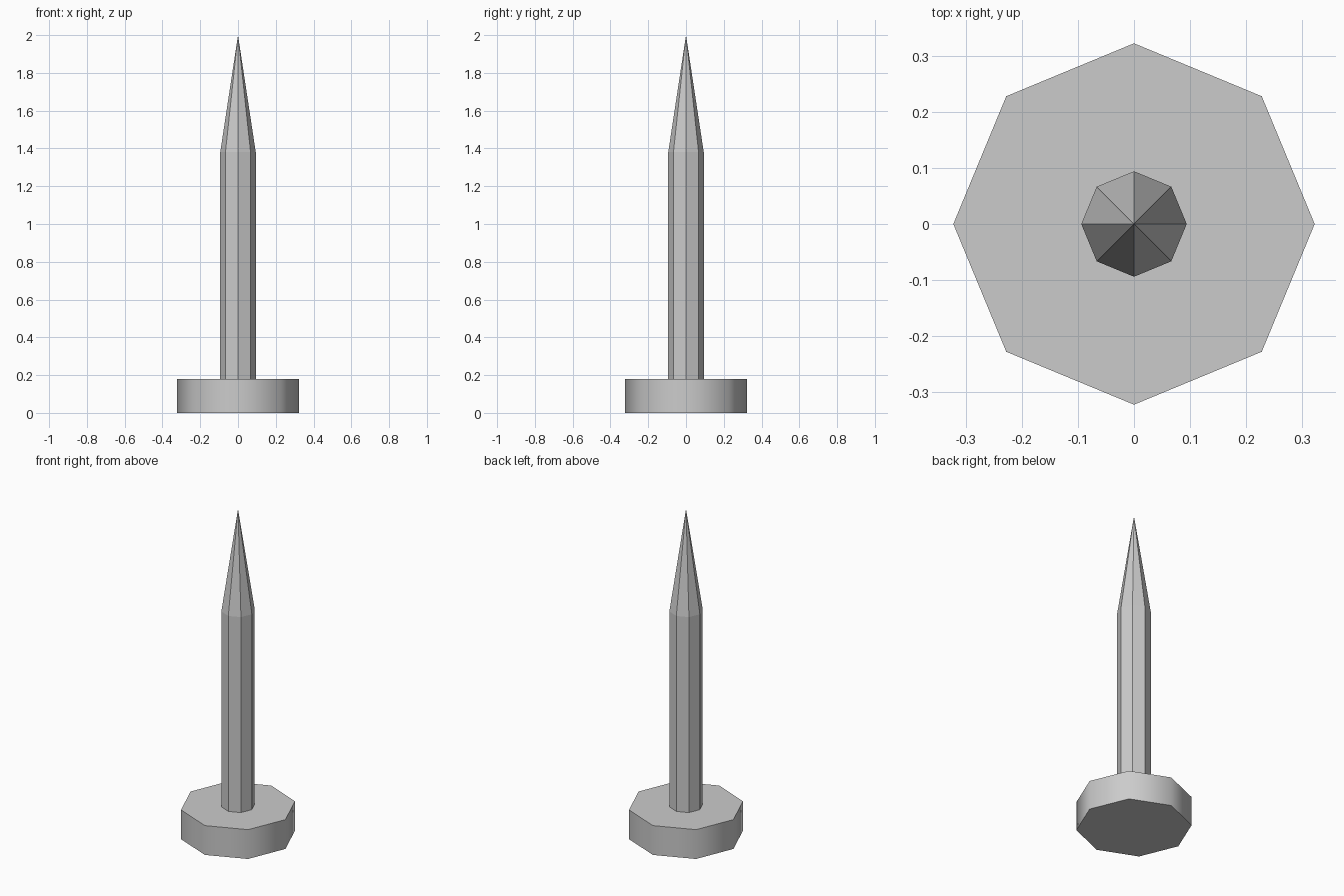
import bpy, bmesh, math

if "Cube" in bpy.data.objects:
    bpy.data.objects.remove(bpy.data.objects["Cube"])

SIDES = 8


def ring(bm, radius, z):
    return [bm.verts.new((radius * math.cos(math.tau * i / SIDES),
                          radius * math.sin(math.tau * i / SIDES), z))
            for i in range(SIDES)]


def bridge(bm, low, high, smooth=False):
    for i in range(SIDES):
        j = (i + 1) % SIDES
        bm.faces.new((low[i], low[j], high[j], high[i])).smooth = smooth


def finish(bm, name):
    mesh = bpy.data.meshes.new(name)
    bm.to_mesh(mesh)
    bm.free()
    obj = bpy.data.objects.new(name, mesh)
    bpy.context.collection.objects.link(obj)
    return obj


# Nail head: octagonal disc, smooth rim with crisp flat caps
bm = bmesh.new()
bottom, top = ring(bm, 0.322, 0.0), ring(bm, 0.322, 0.18)
bridge(bm, bottom, top, smooth=True)
bm.faces.new(bottom[::-1])
bm.faces.new(top)
for e in bm.edges:
    e.smooth = all(f.smooth for f in e.link_faces)
finish(bm, "nail_head")

# Shank: flat-sided shaft ending in a long faceted point
bm = bmesh.new()
base, shoulder = ring(bm, 0.094, 0.18), ring(bm, 0.094, 1.38)
bridge(bm, base, shoulder)
tip = bm.verts.new((0, 0, 2.0))
for i in range(SIDES):
    bm.faces.new((shoulder[i], shoulder[(i + 1) % SIDES], tip))
bm.faces.new(base[::-1])
finish(bm, "nail_shank")
